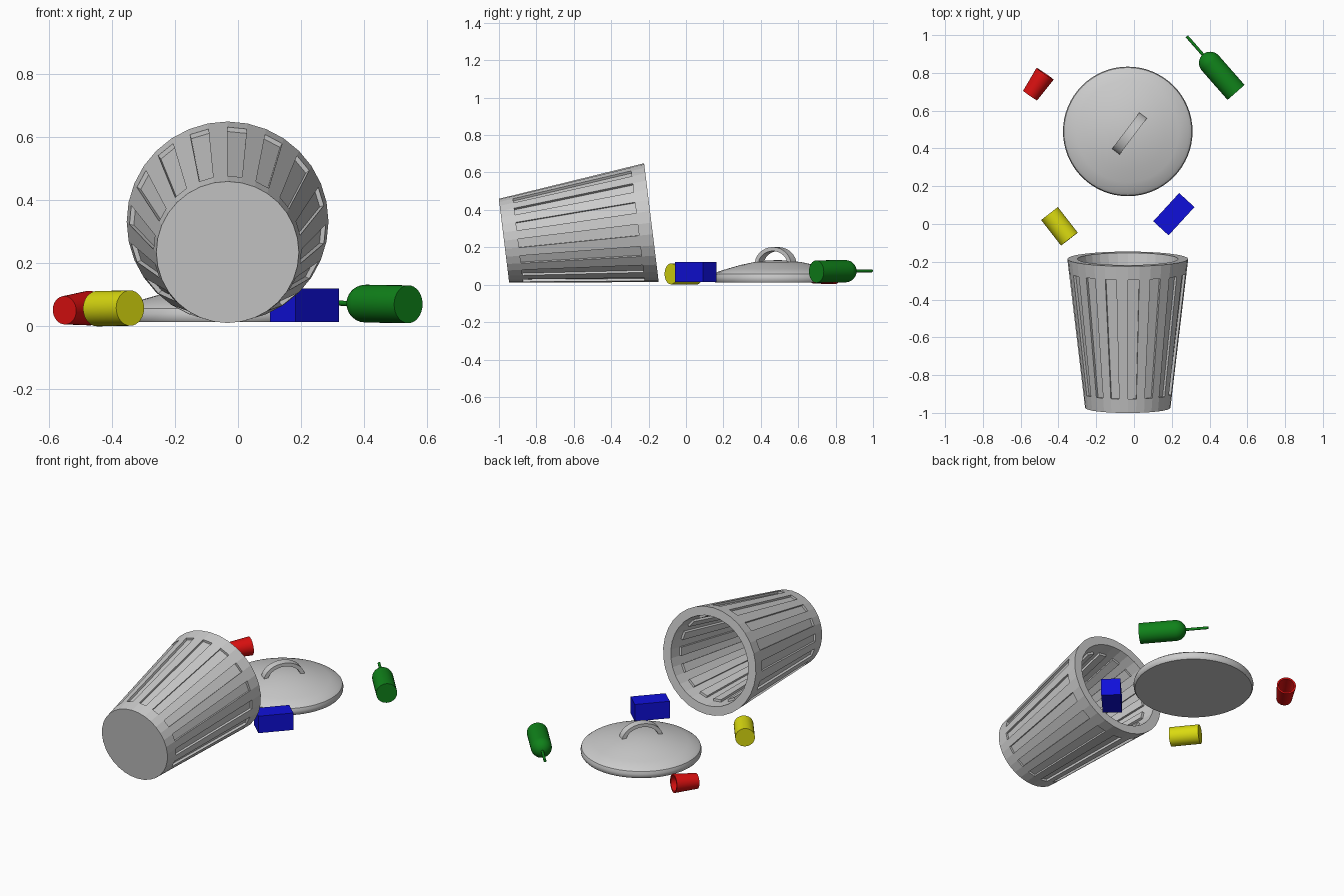
import bpy, bmesh
from math import sin, cos, pi, radians
from mathutils import Vector, Matrix

if "Cube" in bpy.data.objects:
    bpy.data.objects.remove(bpy.data.objects["Cube"])


def material(name, *rgb):
    m = bpy.data.materials.new(name)
    m.use_nodes = True
    m.diffuse_color = (*rgb, 1)
    m.node_tree.nodes["Principled BSDF"].inputs["Base Color"].default_value = (*rgb, 1)
    return m


GREY = material("galvanised grey", 0.6, 0.6, 0.6)
GREEN = material("bottle green", 0.005, 0.22, 0.01)
BLUE = material("box blue", 0.005, 0.005, 0.7)
RED = material("cup red", 0.7, 0.005, 0.005)
YELLOW = material("tin yellow", 0.7, 0.7, 0.005)


def finish(name, bm, mat, matrix, smooth=True):
    bmesh.ops.recalc_face_normals(bm, faces=bm.faces[:])
    me = bpy.data.meshes.new(name)
    bm.to_mesh(me)
    bm.free()
    me.materials.append(mat)
    if smooth:
        me.shade_smooth()
        me.set_sharp_from_angle(angle=radians(35))
    ob = bpy.data.objects.new(name, me)
    bpy.context.collection.objects.link(ob)
    ob.matrix_world = matrix
    return ob


def loft(rings):
    """Skin a list of point rings and cap both ends; also returns the bands."""
    bm = bmesh.new()
    loops = [[bm.verts.new(p) for p in ring] for ring in rings]
    bands = []
    for a, b in zip(loops, loops[1:]):
        n = len(a)
        bands.append([bm.faces.new((a[i], a[(i + 1) % n], b[(i + 1) % n], b[i]))
                      for i in range(n)])
    bm.faces.new(loops[0][::-1])
    bm.faces.new(loops[-1])
    return bm, bands


def lathe(profile, segs=32):
    """Turn (radius, height) pairs around the local z axis."""
    return loft([[(r * cos(2 * pi * i / segs), r * sin(2 * pi * i / segs), h)
                  for i in range(segs)] for r, h in profile])


def along(start, end):
    """Place local z from one point towards another."""
    start, end = Vector(start), Vector(end)
    return Matrix.Translation(start) @ (end - start).to_track_quat('Z', 'Y').to_matrix().to_4x4()


# Trash can: tapered thick shell, alternate panels pressed inwards
R0, R1, LENGTH, WALL, PRESS = 0.226, 0.32, 0.794, 0.053, 0.014
LOW, HIGH = 0.075, 0.72


def can_radius(h):
    return R0 + (R1 - R0) * h / LENGTH


outer = [(can_radius(h), h) for h in (0, LOW, HIGH, LENGTH)]
inner = [(can_radius(h) - WALL, h) for h in (LENGTH, HIGH, LOW, 0.04)]
bm, bands = lathe(outer + inner)
panels = [f for band in (bands[1], bands[5]) for f in band[::2]]
pressed = bmesh.ops.extrude_discrete_faces(bm, faces=panels)["faces"]
for f in pressed:
    c = f.calc_center_median()
    shift = Vector((c.x, c.y, 0)).normalized() * -PRESS
    bmesh.ops.translate(bm, verts=f.verts[:], vec=shift)
finish("trash_can", bm, GREY,
       Matrix.Translation((-0.033, -0.973, 0.235)) @ Matrix.Rotation(radians(-83), 4, 'X'),
       smooth=False)

# Lid: shallow dome with rounded rim
bm, _ = lathe([(0.334, 0.013), (0.341, 0.022), (0.343, 0.04), (0.338, 0.056), (0.322, 0.068),
               (0.27, 0.085), (0.2, 0.105), (0.13, 0.12), (0.06, 0.129), (0.015, 0.131)], 64)
finish("lid", bm, GREY, Matrix.Translation((-0.033, 0.49, 0)))

# Lid handle: flat strap bent into an arch
rings = []
for i in range(17):
    t = pi * i / 16
    ring = []
    for rx, rz, y in ((0.122, 0.095, -0.025), (0.122, 0.095, 0.025),
                      (0.098, 0.074, 0.025), (0.098, 0.074, -0.025)):
        ring.append((rx * cos(t), y, rz * sin(t)))
    rings.append(ring)
bm, _ = loft(rings)
finish("lid_handle", bm, GREY,
       Matrix.Translation((-0.024, 0.479, 0.106)) @ Matrix.Rotation(radians(53), 4, 'Z'))

# Bottle: straight body, domed shoulder, thin neck
dome = [(0.06 * cos(a), 0.205 + 0.062 * sin(a)) for a in (pi / 2 * k / 8 for k in range(8))]
bm, _ = lathe([(0.06, 0)] + dome + [(0.008, 0.266), (0.008, 0.395)])
finish("bottle", bm, GREEN, along((0.54, 0.697, 0.07), (0.28, 0.993, 0.074)))

# Cup: tapered, open at the wide end
bm, _ = lathe([(0.045, 0), (0.055, 0.14), (0.045, 0.14), (0.036, 0.012)])
finish("cup", bm, RED, along((-0.55, 0.68, 0.051), (-0.471, 0.795, 0.058)))

# Tin: plain cylinder
bm, _ = lathe([(0.056, 0), (0.056, 0.171)])
finish("tin", bm, YELLOW, along((-0.447, 0.055, 0.056), (-0.342, -0.08, 0.058)))

# Box
bm = bmesh.new()
bmesh.ops.create_cube(bm, size=1)
finish("box", bm, BLUE,
       Matrix.Translation((0.211, 0.052, 0.067)) @ Matrix.Rotation(radians(47.5), 4, 'Z')
       @ Matrix.Diagonal((0.203, 0.11, 0.106, 1)), smooth=False)
